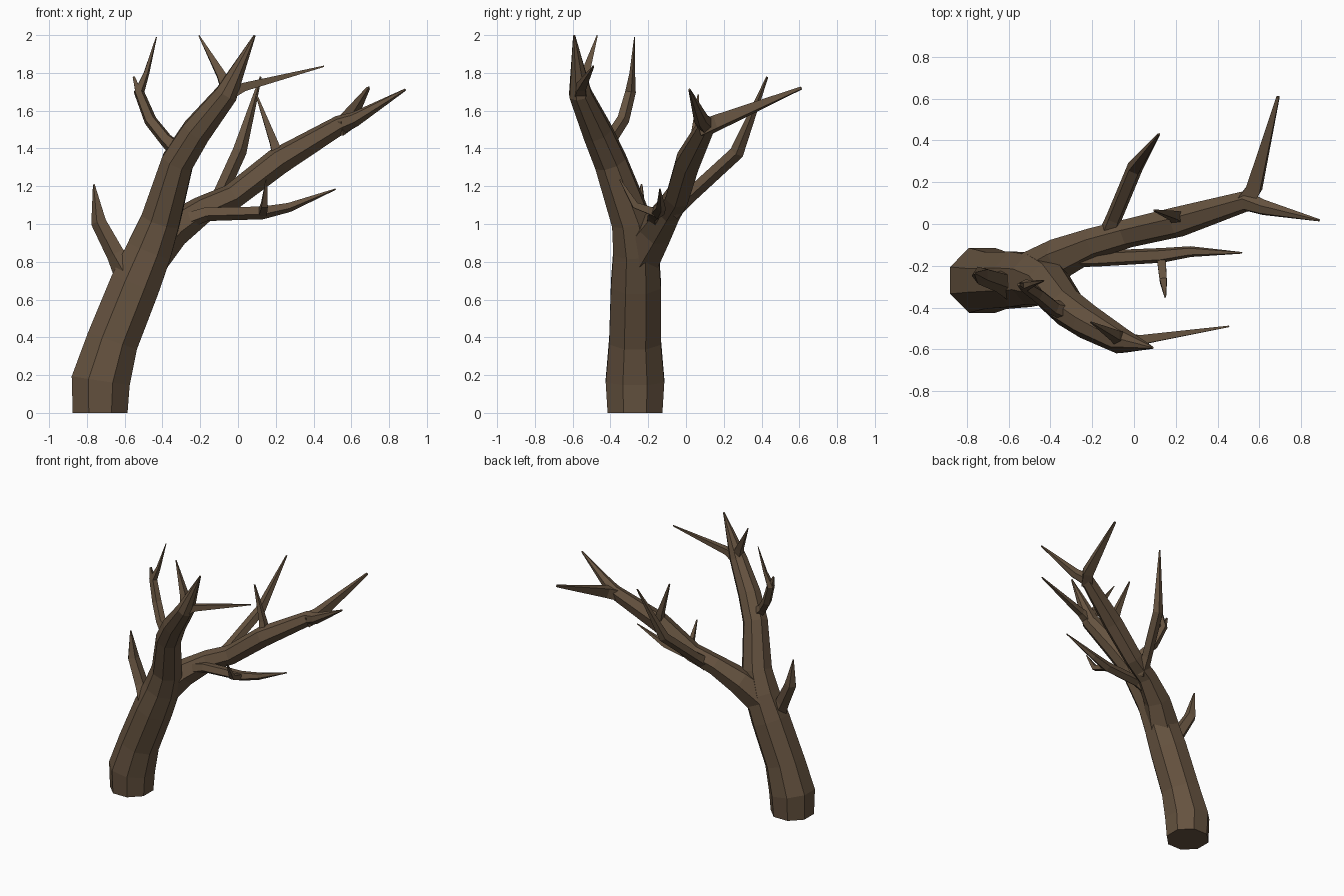
import bpy, bmesh, math
from mathutils import Vector

bark = bpy.data.materials.new("bark")
bark.diffuse_color = (0.13, 0.085, 0.05, 1)


def limb(name, sides, path, start_dir=None, spin=0.0):
    """Flat-sided tapered tube through (x, y, z, radius) points."""
    pts = [Vector(p[:3]) for p in path]
    bm = bmesh.new()
    rings, ref = [], Vector((1, 0, 0))
    for i, p in enumerate(pts):
        a, b = pts[max(i - 1, 0)], pts[min(i + 1, len(pts) - 1)]
        t = (b - a).normalized()
        if i not in (0, len(pts) - 1):
            t = ((p - a).normalized() + (b - p).normalized()).normalized()
        if i == 0:
            if start_dir:
                t = Vector(start_dir)
            ref = Vector((0, 0, 1)) if abs(t.z) < 0.7 else Vector((1, 0, 0))
        u = (ref - t * ref.dot(t)).normalized()
        ref, v = u, t.cross(u)
        ring = []
        for k in range(sides):
            ang = 2 * math.pi * (k + 0.5) / sides + spin
            ring.append(bm.verts.new(p + path[i][3] * (u * math.cos(ang) + v * math.sin(ang))))
        rings.append(ring)
    for r, s in zip(rings, rings[1:]):
        for k in range(sides):
            n = (k + 1) % sides
            bm.faces.new((r[k], r[n], s[n], s[k]))
    bm.faces.new(rings[0][::-1])
    bm.faces.new(rings[-1])
    me = bpy.data.meshes.new(name)
    bm.to_mesh(me)
    bm.free()
    me.materials.append(bark)
    ob = bpy.data.objects.new(name, me)
    bpy.context.collection.objects.link(ob)
    return ob


# Trunk, leaning right and then forward
limb("trunk", 8, [
    (-0.73, -0.27, 0.0, 0.157), (-0.727, -0.27, 0.17, 0.168), (-0.665, -0.27, 0.38, 0.148),
    (-0.545, -0.265, 0.68, 0.143), (-0.47, -0.265, 0.86, 0.13), (-0.41, -0.29, 1.02, 0.112),
    (-0.32, -0.40, 1.33, 0.092), (-0.22, -0.47, 1.49, 0.084), (-0.06, -0.56, 1.69, 0.064),
    (0.088, -0.592, 1.998, 0.006)], start_dir=(0, 0, 1))

# Twigs around the top of the trunk
limb("top_left_twig", 4, [
    (-0.05, -0.56, 1.69, 0.045), (-0.09, -0.535, 1.79, 0.032), (-0.207, -0.47, 1.998, 0.004)])
limb("top_right_twig", 4, [
    (-0.06, -0.56, 1.685, 0.05), (0.03, -0.555, 1.725, 0.032), (0.455, -0.49, 1.835, 0.005)])
limb("upper_left_twig", 5, [
    (-0.32, -0.42, 1.39, 0.05), (-0.385, -0.40, 1.45, 0.037), (-0.465, -0.335, 1.55, 0.035),
    (-0.525, -0.295, 1.70, 0.03), (-0.485, -0.285, 1.80, 0.016), (-0.432, -0.272, 1.99, 0.003)])
limb("upper_left_spur", 4, [
    (-0.522, -0.30, 1.68, 0.026), (-0.552, -0.29, 1.78, 0.008)])
limb("lower_left_twig", 5, [
    (-0.58, -0.29, 0.74, 0.08), (-0.645, -0.275, 0.84, 0.052), (-0.735, -0.245, 1.01, 0.044),
    (-0.763, -0.235, 1.21, 0.005)])

# Main side branch, forking at its end
limb("side_branch", 6, [
    (-0.47, -0.24, 0.84, 0.12), (-0.35, -0.16, 0.965, 0.098), (-0.19, -0.09, 1.075, 0.075),
    (-0.03, -0.045, 1.145, 0.07), (0.21, 0.01, 1.33, 0.074), (0.54, 0.11, 1.525, 0.052),
    (0.62, 0.08, 1.555, 0.04), (0.887, 0.018, 1.712, 0.006)])
limb("fork_twig", 4, [
    (0.52, 0.09, 1.505, 0.055), (0.575, 0.17, 1.54, 0.05), (0.69, 0.61, 1.72, 0.01)])
limb("rising_twig", 4, [
    (0.22, 0.02, 1.33, 0.045), (0.19, 0.04, 1.43, 0.03), (0.097, 0.065, 1.685, 0.006)])
limb("back_twig", 5, [
    (-0.13, -0.08, 1.07, 0.055), (-0.095, 0.03, 1.16, 0.04), (0.005, 0.27, 1.38, 0.04),
    (0.12, 0.43, 1.778, 0.006)])

# Low horizontal twig with its small spur
limb("low_twig", 5, [
    (-0.30, -0.16, 1.01, 0.05), (-0.17, -0.165, 1.055, 0.04), (0.13, -0.15, 1.062, 0.037),
    (0.27, -0.132, 1.09, 0.027), (0.517, -0.138, 1.185, 0.004)])
limb("low_twig_spur", 4, [
    (0.13, -0.16, 1.06, 0.03), (0.14, -0.27, 1.10, 0.024), (0.15, -0.35, 1.235, 0.005)])
